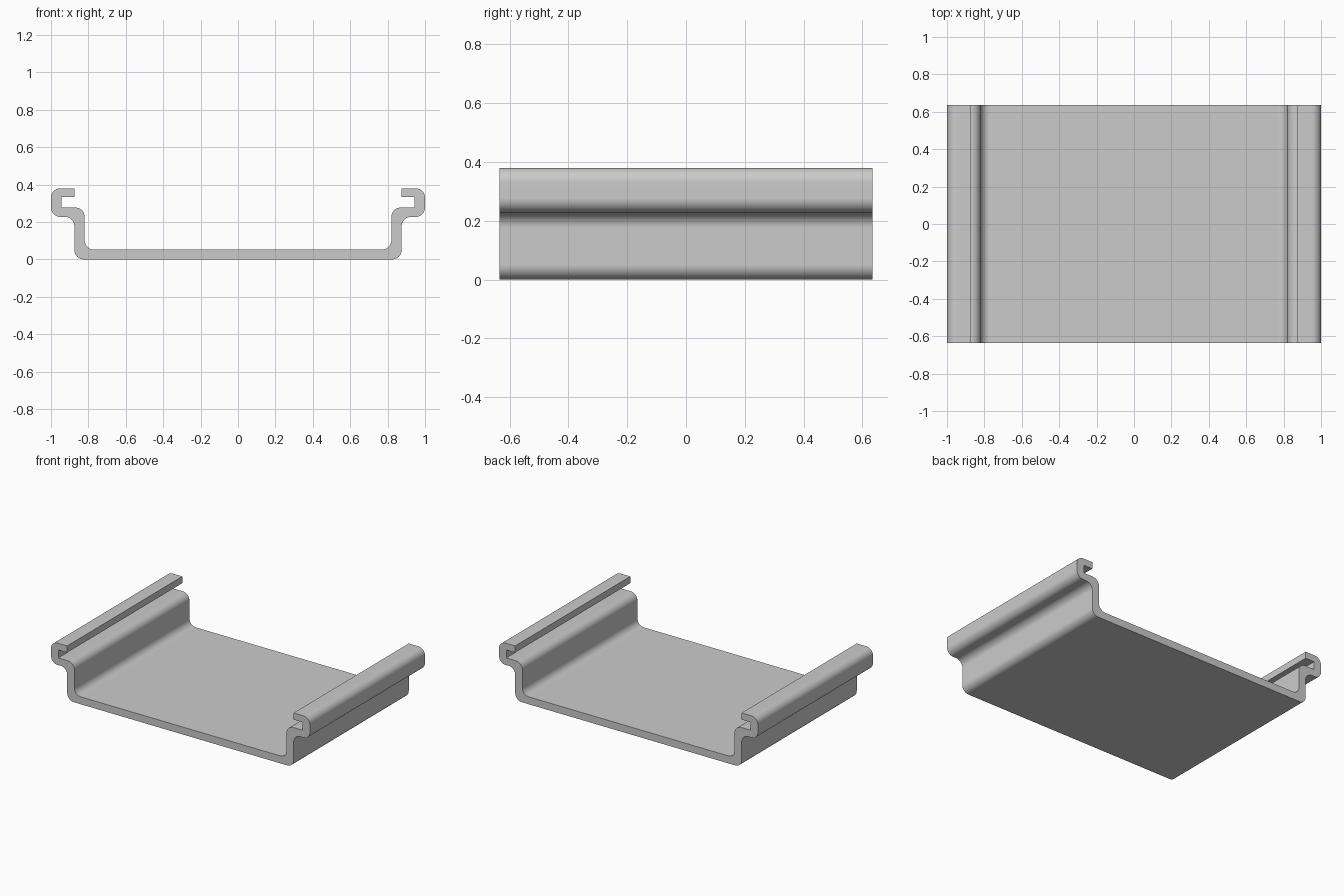
import bpy
import bmesh
import math
from mathutils import Vector

cube = bpy.data.objects.get("Cube")
if cube:
    bpy.data.objects.remove(cube, do_unlink=True)

HALF_LENGTH = 0.635
RADIUS = 0.05
SEGMENTS = 10

# Right half of the section: x, z, corner radius
half_section = [
    (0.875, 0.0, RADIUS),      # outer bottom corner
    (0.875, 0.227, RADIUS),    # hollow under the rail
    (1.0, 0.227, RADIUS),
    (1.0, 0.38, RADIUS),
    (0.875, 0.38, 0),          # lip
    (0.875, 0.333, 0),
    (0.944, 0.333, 0),         # slot
    (0.944, 0.277, 0),
    (0.82, 0.277, RADIUS),     # shoulder
    (0.82, 0.052, RADIUS),     # inner bottom corner
]


def rounded(corners):
    """Replace each corner that has a radius with a tangent arc."""
    points = []
    for i, (x, z, r) in enumerate(corners):
        here = Vector((x, z))
        if not r:
            points.append(here)
            continue
        before = Vector(corners[i - 1][:2])
        after = Vector(corners[(i + 1) % len(corners)][:2])
        u = (before - here).normalized()
        v = (after - here).normalized()
        centre = here + (u + v) * r
        for k in range(SEGMENTS + 1):
            a = math.pi / 2 * k / SEGMENTS
            points.append(centre - v * r * math.cos(a) - u * r * math.sin(a))
    return points


# Mirror the half section into one closed outline
section = half_section + [(-x, z, r) for x, z, r in reversed(half_section)]
outline = rounded(section)

# Extrude the outline along y
bm = bmesh.new()
face = bm.faces.new([bm.verts.new((p.x, -HALF_LENGTH, p.y)) for p in outline])
result = bmesh.ops.extrude_face_region(bm, geom=[face], use_keep_orig=True)
moved = [g for g in result["geom"] if isinstance(g, bmesh.types.BMVert)]
bmesh.ops.translate(bm, verts=moved, vec=(0, 2 * HALF_LENGTH, 0))
bmesh.ops.recalc_face_normals(bm, faces=bm.faces)
mesh = bpy.data.meshes.new("channel_rail")
bm.to_mesh(mesh)
bm.free()

rail = bpy.data.objects.new("channel_rail", mesh)
bpy.context.collection.objects.link(rail)

# Plain grey
grey = bpy.data.materials.new("plain_grey")
grey.use_nodes = True
colour = (0.6, 0.6, 0.6, 1)
grey.diffuse_color = colour
grey.node_tree.nodes["Principled BSDF"].inputs["Base Color"].default_value = colour
mesh.materials.append(grey)

# Smooth bends, sharp edges, flat webs
bpy.ops.object.select_all(action="DESELECT")
rail.select_set(True)
bpy.context.view_layer.objects.active = rail
bpy.ops.object.shade_smooth_by_angle(angle=math.radians(30))
weighted = rail.modifiers.new("flat_webs", "WEIGHTED_NORMAL")
weighted.keep_sharp = True
